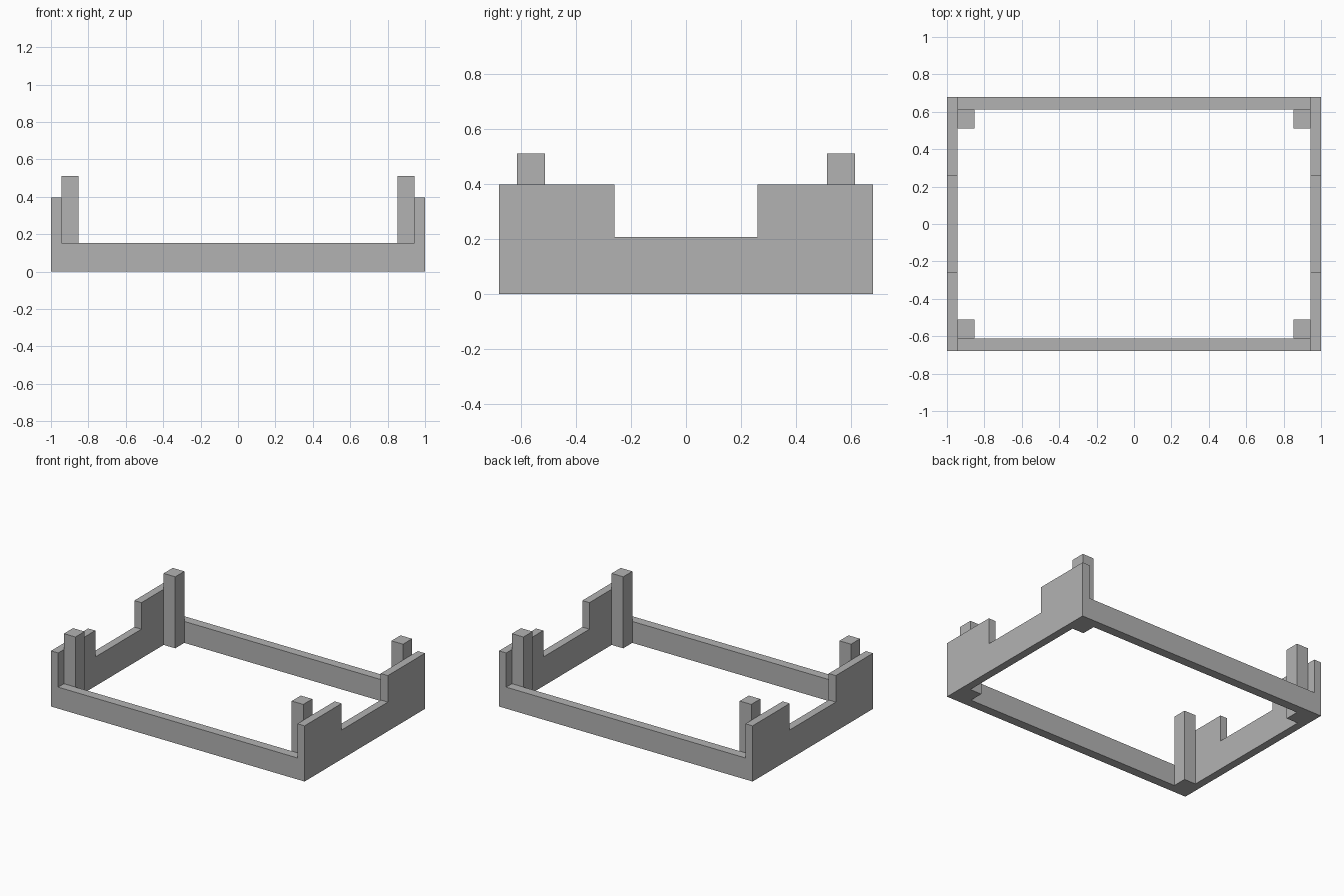
import bpy
import bmesh

cube = bpy.data.objects.get("Cube")
if cube:
    bpy.data.objects.remove(cube, do_unlink=True)

# Overall sizes
HALF_X, HALF_Y = 1.0, 0.678
PANEL_IN, RAIL_IN = 0.944, 0.613
POST_X, POST_Y = 0.853, 0.511
PANEL_TOP, NOTCH_TOP, RAIL_TOP, POST_TOP = 0.397, 0.208, 0.153, 0.51
NOTCH_Y = 0.26

grey = bpy.data.materials.new("plain_grey")
grey.use_nodes = True
colour = (0.45, 0.45, 0.45, 1)
grey.diffuse_color = colour
grey.node_tree.nodes["Principled BSDF"].inputs["Base Color"].default_value = colour


def extrude_profile(name, points, offset):
    """Make a solid by sweeping a flat outline along an offset."""
    bm = bmesh.new()
    face = bm.faces.new([bm.verts.new(p) for p in points])
    result = bmesh.ops.extrude_face_region(bm, geom=[face], use_keep_orig=True)
    moved = [g for g in result["geom"] if isinstance(g, bmesh.types.BMVert)]
    bmesh.ops.translate(bm, verts=moved, vec=offset)
    bmesh.ops.recalc_face_normals(bm, faces=bm.faces)
    mesh = bpy.data.meshes.new(name)
    bm.to_mesh(mesh)
    bm.free()
    mesh.materials.append(grey)
    obj = bpy.data.objects.new(name, mesh)
    bpy.context.collection.objects.link(obj)
    return obj


def block(name, x0, x1, y0, y1, top):
    outline = [(x0, y0, 0), (x1, y0, 0), (x1, y1, 0), (x0, y1, 0)]
    return extrude_profile(name, outline, (0, 0, top))


# Notched end panels
panel = [(-HALF_Y, 0), (HALF_Y, 0), (HALF_Y, PANEL_TOP), (NOTCH_Y, PANEL_TOP),
         (NOTCH_Y, NOTCH_TOP), (-NOTCH_Y, NOTCH_TOP), (-NOTCH_Y, PANEL_TOP),
         (-HALF_Y, PANEL_TOP)]
for side, sx in (("left", 1), ("right", -1)):
    extrude_profile(side + "_panel", [(sx * PANEL_IN, y, z) for y, z in panel],
                    (sx * (HALF_X - PANEL_IN), 0, 0))

# Long rails, and posts in the inner corners
for end, sy in (("front", -1), ("back", 1)):
    block(end + "_rail", -PANEL_IN, PANEL_IN, sy * RAIL_IN, sy * HALF_Y, RAIL_TOP)
    for side, sx in (("left", 1), ("right", -1)):
        block(f"{end}_{side}_post", sx * POST_X, sx * PANEL_IN,
              sy * POST_Y, sy * RAIL_IN, POST_TOP)
